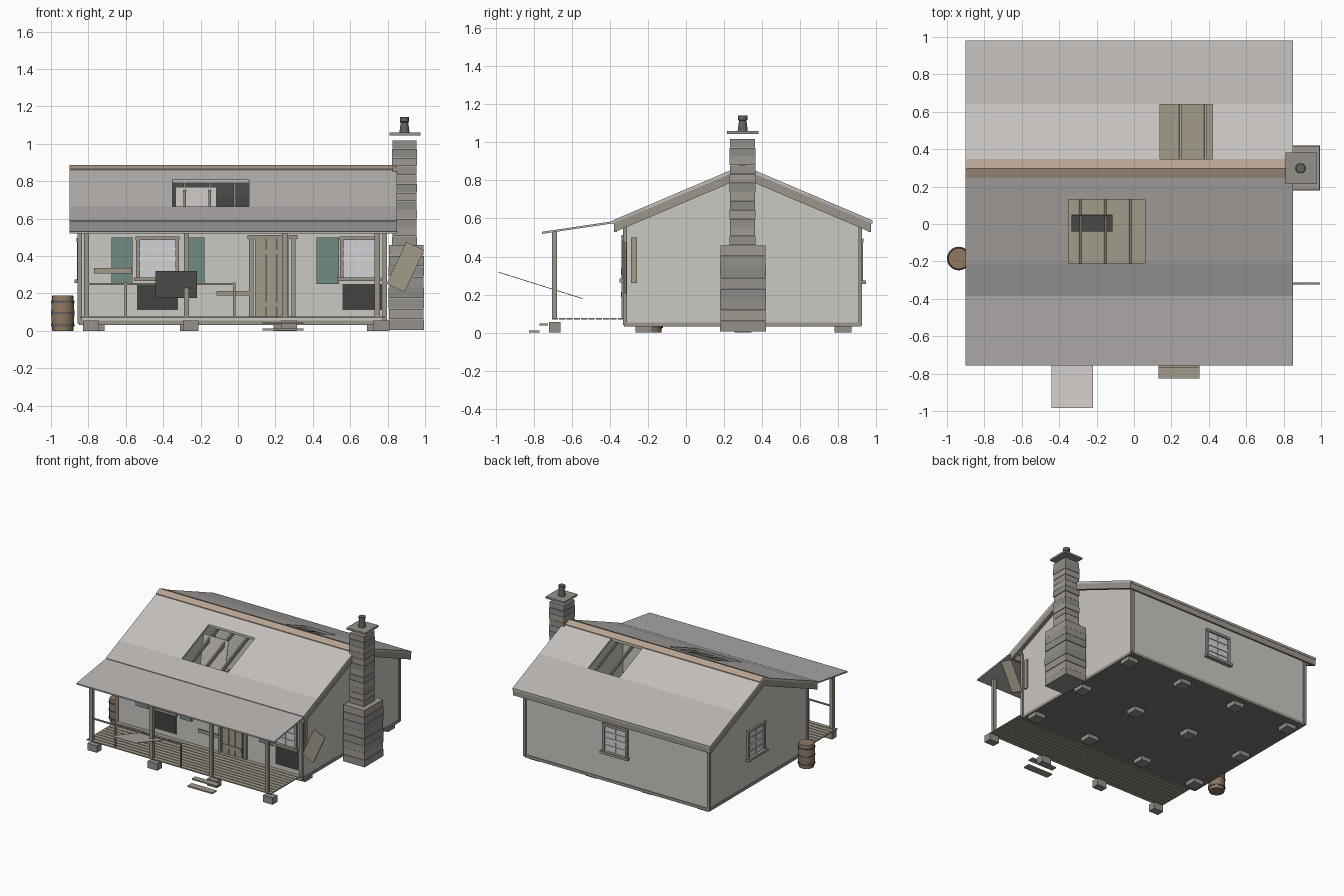
import bpy, bmesh, math, random
from mathutils import Matrix

if "Cube" in bpy.data.objects:
    bpy.data.objects.remove(bpy.data.objects["Cube"])
random.seed(4)

COL = dict(wall=(.60, .58, .54), trim=(.33, .30, .26), wood=(.36, .33, .26), dark=(.06, .055, .05),
           teal=(.17, .26, .23), glass=(.62, .64, .67), tin=(.56, .53, .51), tin2=(.47, .45, .44),
           rust=(.48, .37, .29), stone=(.30, .28, .26), stone2=(.35, .32, .29), stone3=(.26, .26, .24),
           barrel=(.28, .19, .12), iron=(.12, .12, .12), floor=(.20, .18, .16), sash=(.70, .69, .66))
MATS = {}


def mat(c):
    if c not in MATS:
        MATS[c] = bpy.data.materials.new(c)
        MATS[c].diffuse_color = (*COL[c], 1)
    return MATS[c]


def finish(name, bm, c):
    bmesh.ops.recalc_face_normals(bm, faces=bm.faces)
    me = bpy.data.meshes.new(name)
    bm.to_mesh(me)
    bm.free()
    me.materials.append(mat(c))
    ob = bpy.data.objects.new(name, me)
    bpy.context.collection.objects.link(ob)
    return ob


def box(name, x0, x1, y0, y1, z0, z1, c, rot=None):
    """Box from its limits, optionally rotated (angle, axis) about its centre."""
    bm = bmesh.new()
    m = Matrix.Translation(((x0 + x1) / 2, (y0 + y1) / 2, (z0 + z1) / 2))
    if rot:
        m = m @ Matrix.Rotation(math.radians(rot[0]), 4, rot[1])
    bmesh.ops.create_cube(bm, size=1, matrix=m @ Matrix.Diagonal((x1 - x0, y1 - y0, z1 - z0, 1)))
    return finish(name, bm, c)


def prism(name, yz, x0, x1, c):
    """Profile in the yz plane extruded along x."""
    bm = bmesh.new()
    f = bm.faces.new([bm.verts.new((x0, y, z)) for y, z in yz])
    g = bmesh.ops.extrude_face_region(bm, geom=[f])
    bmesh.ops.translate(bm, vec=(x1 - x0, 0, 0), verts=[v for v in g['geom'] if isinstance(v, bmesh.types.BMVert)])
    return finish(name, bm, c)


def lathe(name, x, y, rz, c, n=20):
    bm = bmesh.new()
    rings = [[bm.verts.new((x + r * math.cos(2 * math.pi * i / n), y + r * math.sin(2 * math.pi * i / n), z))
              for i in range(n)] for r, z in rz]
    for a, b in zip(rings, rings[1:]):
        for i in range(n):
            bm.faces.new((a[i], a[(i + 1) % n], b[(i + 1) % n], b[i]))
    bm.faces.new(rings[0])
    bm.faces.new(rings[-1])
    ob = finish(name, bm, c)
    bpy.context.view_layer.objects.active = ob
    ob.select_set(True)
    bpy.ops.object.shade_smooth_by_angle(angle=math.radians(35))
    ob.select_set(False)


RY, RZ, SL, EAVE = .297, .88, .425, .683   # ridge y and z, slope, run of each side


def slope(name, side, d0, d1, x0, x1, c, drop=0, t=.018):
    """Slab following the roof pitch between two distances from the ridge."""
    z = lambda d: RZ - SL * d - drop
    prism(name, [(RY + side * d0, z(d0)), (RY + side * d1, z(d1)),
                 (RY + side * d1, z(d1) - t), (RY + side * d0, z(d0) - t)], x0, x1, c)


X0, X1, Y0, Y1 = -.845, .785, -.32, .915   # house walls
RX0, RX1 = -.9, .85

# roof sheets with a hole on each side
for side, d0, d1, hx0, hx1, nm in ((-1, .167, .507, -.35, .06, 'front'), (1, .048, .343, .14, .42, 'back')):
    slope(nm + '_roof_upper', side, 0, d0, RX0, RX1, 'tin')
    slope(nm + '_roof_left_of_hole', side, d0, d1, RX0, hx0, 'tin')
    slope(nm + '_roof_right_of_hole', side, d0, d1, hx1, RX1, 'tin')
    slope(nm + '_roof_lower', side, d1, EAVE, RX0, RX1, 'tin2')
    slope(nm + '_ridge_cap', side, 0, .05, RX0, RX1, 'rust', drop=-.006, t=.006)
    for x in (RX0, RX1 - .022):
        slope(nm + '_rake_board', side, 0, EAVE - .01, x, x + .022, 'trim', drop=.018, t=.048)
    ye = RY + side * (EAVE - .015)
    box(nm + '_fascia', RX0, RX1, ye - .008, ye + .008, .53, .578, 'trim')
    for i in range(12):
        x = -.825 + i * .1335
        slope(nm + '_rafter', side, 0, .61, x, x + .012, 'trim', drop=.018, t=.035)

# walls, floor and trim
under = lambda y: RZ - SL * abs(y - RY) - .018
for x in (X0, X1 - .015):
    prism('gable_wall', [(Y0, .04), (Y1, .04), (Y1, under(Y1)), (RY, under(RY)), (Y0, under(Y0))], x, x + .015, 'wall')
for y in (Y0, Y1 - .015):
    box('long_wall', X0, X1, y, y + .015, .04, under(Y0), 'wall')
box('floor', X0, X1, Y0, Y1, .032, .052, 'floor')
for i in range(12):
    x = X0 + .02 + i * .1335
    box('floor_board', x, min(x + .127, X1 - .02), Y0 + .02, Y1 - .02, .052, .06, 'wood')
for x in (X0, X1):
    box('side_sill', x - .006, x + .006, Y0, Y1, .032, .054, 'trim')
    for y in (Y0, Y1):
        box('corner_board', x - .012, x + .012, y - .01, y + .01, .04, .565, 'trim')
for y in (Y0, Y1):
    box('long_sill', X0, X1, y - .006, y + .006, .032, .054, 'trim')
for x in (-.76, -.265, .235, .735):
    for y in (-.22, .3, .825):
        box('pier', x - .045, x + .045, y - .045, y + .045, 0, .035, 'stone')


# windows, built around the origin facing -y and then placed
def window(x, y, z0, z1, w, turn):
    parts, h = [], w / 2
    zm = (z0 + z1) / 2
    parts.append(box('window_glass', -h, h, -.006, 0, z0, z1, 'glass'))
    for s in (-1, 1):
        parts.append(box('window_casing', s * h - .01, s * h + .01, -.016, 0, z0, z1, 'trim'))
    parts.append(box('window_head', -h - .012, h + .012, -.018, 0, z1 - .005, z1 + .015, 'trim'))
    parts.append(box('window_sill', -h - .022, h + .022, -.03, 0, z0 - .015, z0 + .005, 'trim'))
    parts.append(box('window_mullion', -.004, .004, -.011, 0, z0, z1, 'sash'))
    for z, t in ((zm, .009), ((z0 + zm) / 2, .004), ((z1 + zm) / 2, .004)):
        parts.append(box('window_rail', -h, h, -.012, 0, z - t, z + t, 'sash'))
    for p in parts:
        p.matrix_world = Matrix.Translation((x, y, 0)) @ Matrix.Rotation(math.radians(turn), 4, 'Z')


window(-.43, Y0, .28, .49, .21, 0)
window(.65, Y0, .28, .49, .19, 0)
window(-.02, Y1, .27, .48, .2, 180)
window(X0, .33, .27, .48, .2, -90)

# shutters: three in place, one hanging off the corner
for x0, x1 in ((-.675, -.565), (-.28, -.18), (.42, .54)):
    box('shutter', x0, x1, Y0 - .012, Y0, .25, .5, 'teal')
    for z in (.285, .375, .465):
        box('shutter_batten', x0 + .01, x1 - .01, Y0 - .016, Y0 - .01, z - .01, z + .01, 'teal')
box('fallen_shutter', .842, .948, Y0 - .003, Y0 + .007, .218, .465, 'wood', rot=(25, 'Y'))
box('side_board', X1, X1 + .012, -.29, -.258, .26, .5, 'wood')

# dark openings below the front windows, loose boards
box('left_opening', -.54, -.32, Y0 - .005, Y0 + .004, .11, .25, 'dark')
box('right_opening', .56, .77, Y0 - .005, Y0 + .004, .11, .25, 'dark')
box('loose_board_left', -.77, -.57, Y0 - .022, Y0 - .012, .307, .337, 'wood')
box('loose_board_door', -.115, .08, Y0 - .022, Y0 - .012, .188, .214, 'wood')

# door
for i in range(3):
    box('door_plank', .09 + i * .061, .147 + i * .061, Y0 - .012, Y0, .07, .49, 'wood')
for z in (.14, .42):
    box('door_batten', .095, .265, Y0 - .018, Y0 - .01, z - .014, z + .014, 'wood')
for x in (.06, .285):
    box('door_jamb', x, x + .022, Y0 - .018, Y0, .07, .5, 'trim')
box('door_head', .05, .317, Y0 - .02, Y0, .49, .512, 'trim')

# porch: boards, posts, blocks, roof, broken railing, steps
for i in range(10):
    y = -.705 + i * .0385
    box('porch_board', X0, X1, y, y + .033, .069, .077, 'wood')
for x in (-.81, -.275, .25, .745):
    box('porch_post', x - .014, x + .014, -.705, -.678, .075, .535, 'trim')
    box('porch_block', x - .02, x + .065, -.72, -.66, 0, .055, 'stone')
prism('porch_roof', [(-.385, .585), (-.757, .53), (-.757, .519), (-.385, .574)], RX0, RX1, 'tin2')
box('rail', -.8, -.02, -.697, -.687, .245, .255, 'trim')
for x in (-.6, -.02):
    box('rail_post', x - .006, x + .006, -.698, -.686, .075, .258, 'trim')
box('upper_step', .13, .35, -.77, -.725, .038, .048, 'wood')
box('lower_step', .13, .35, -.825, -.77, .002, .012, 'wood')

# fallen roof sheets
prism('fallen_sheet', [(-.985, .32), (-.54, .18), (-.54, .176), (-.985, .316)], -.44, -.22, 'tin')
prism('sheet_inside', [(.046, .77), (-.04, .33), (-.036, .33), (.05, .77)], -.335, -.115, 'tin')


# chimney of stacked stone courses
def stack(name, x0, x1, y0, y1, z0, z1, n):
    h = (z1 - z0) / n
    for i in range(n):
        j = random.uniform(0, .004)
        box(name, x0 + j, x1 - j, y0 + j, y1 - j, z0 + i * h, z0 + (i + 1) * h - .002,
            random.choice(('stone', 'stone2', 'stone3')))


stack('chimney_base', .805, .995, .178, .42, .005, .46, 8)
stack('chimney_shaft', .823, .957, .228, .366, .46, 1.02, 12)
box('chimney_cap', .81, .975, .215, .382, 1.045, 1.06, 'stone')
lathe('chimney_pot', .89, .298, [(.027, 1.06), (.02, 1.115), (.025, 1.118), (.025, 1.142)], 'iron', 14)

# barrel with hoops
lathe('barrel', -.937, -.185, [(.056, 0), (.061, .06), (.062, .095), (.061, .13), (.056, .188)], 'barrel')
for z in (.03, .095, .155):
    lathe('barrel_hoop', -.937, -.185, [(.0635, z - .006), (.0635, z + .006)], 'iron')

for m in bpy.data.materials:
    if m.users and not m.is_grease_pencil:
        m.use_nodes = True
        m.node_tree.nodes["Principled BSDF"].inputs["Base Color"].default_value = m.diffuse_color
